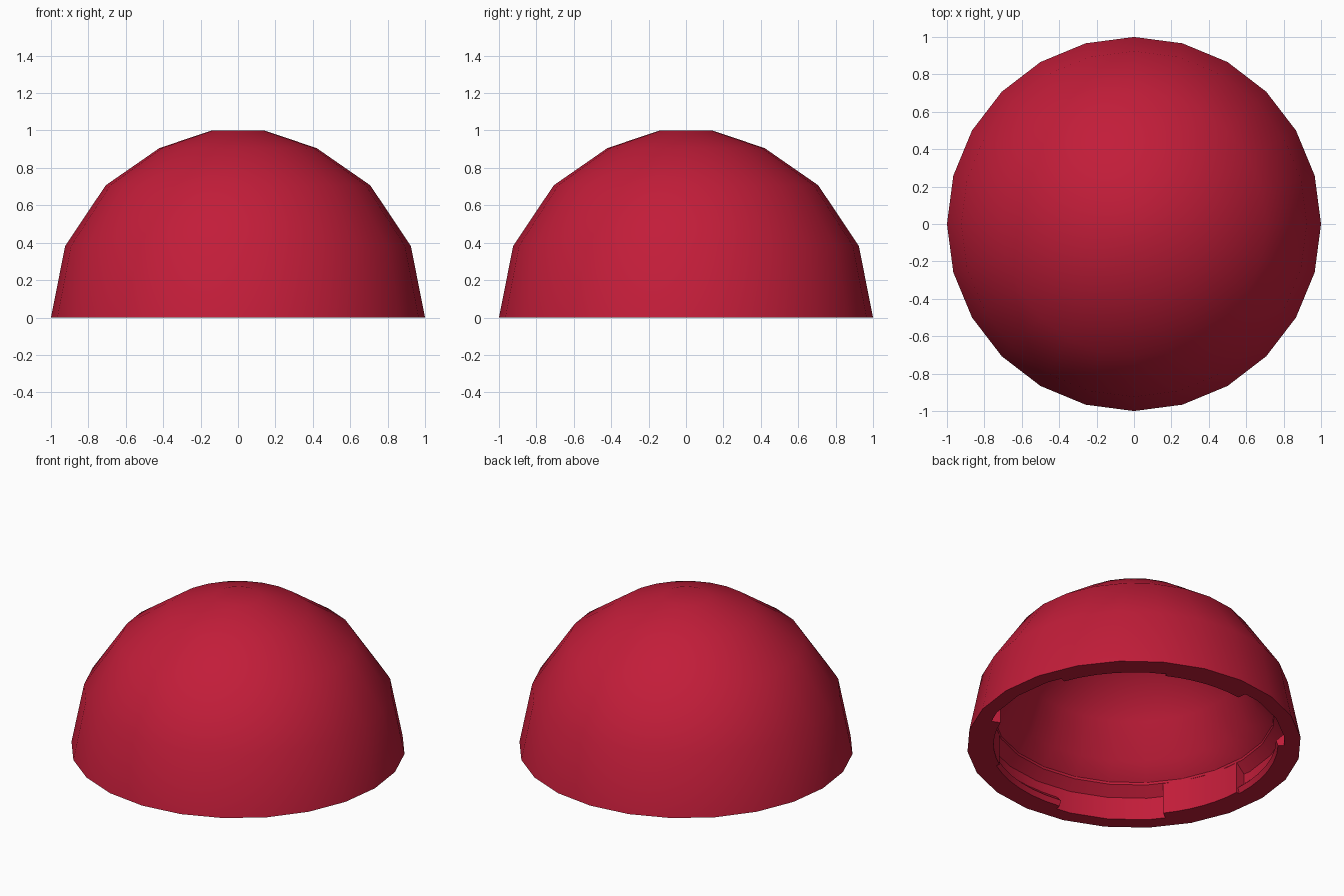
import bpy, bmesh, math

if "Cube" in bpy.data.objects:
    bpy.data.objects.remove(bpy.data.objects["Cube"])

red = bpy.data.materials.new("crimson")
red.diffuse_color = (0.54, 0.012, 0.041, 1)
red.use_nodes = True
red.node_tree.nodes["Principled BSDF"].inputs["Base Color"].default_value = red.diffuse_color


def finish(name, bm):
    bmesh.ops.recalc_face_normals(bm, faces=bm.faces)
    mesh = bpy.data.meshes.new(name)
    bm.to_mesh(mesh)
    bm.free()
    ob = bpy.data.objects.new(name, mesh)
    ob.data.materials.append(red)
    bpy.context.collection.objects.link(ob)
    return ob


def ring_points(bm, profile, angle):
    return [bm.verts.new((r * math.cos(angle), r * math.sin(angle), z)) for r, z in profile]


# Hollow dome: outer skin, flat rim, groove wall, sloped shoulder, inner skin
def dome():
    rings = [(1.0, 0.0), (0.924, 0.383), (0.707, 0.707), (0.42, 0.906), (0.14, 1.0)]
    groove = [(0.905, 0.0), (0.905, 0.148), (0.845, 0.205), (0.842, 0.22)]
    # Cavity is a rounded bowl of radius 0.765 centred a little above the rim
    bowl = [(0.765 * math.cos(math.radians(a)), 0.14 + 0.765 * math.sin(math.radians(a)))
            for a in (13, 31, 49, 67, 82)]
    profile = rings[::-1] + groove + bowl
    n = 24
    bm = bmesh.new()
    cols = [ring_points(bm, profile, 2 * math.pi * i / n) for i in range(n)]
    for i in range(n):
        a, b = cols[i], cols[(i + 1) % n]
        for j in range(len(profile) - 1):
            bm.faces.new((a[j], b[j], b[j + 1], a[j + 1]))
    # Flat caps closing the crown outside and inside
    bm.faces.new([c[0] for c in cols])
    bm.faces.new([c[-1] for c in cols])
    return finish("dome_shell", bm)


# Closed arc-shaped block swept around the inside wall
def arc_block(name, profile, start, end, steps=6):
    bm = bmesh.new()
    cols = [ring_points(bm, profile, math.radians(start + (end - start) * i / steps))
            for i in range(steps + 1)]
    m = len(profile)
    for a, b in zip(cols, cols[1:]):
        for j in range(m):
            k = (j + 1) % m
            bm.faces.new((a[j], b[j], b[k], a[k]))
    bm.faces.new(cols[0])
    bm.faces.new(cols[-1])
    return finish(name, bm)


shell = dome()

# Three twist-lock sets: a full-height stop beside a low wedge-shaped ledge
stop = [(0.84, 0.0), (0.908, 0.0), (0.908, 0.152), (0.84, 0.215)]
ledge = [(0.862, 0.0), (0.908, 0.0), (0.908, 0.09), (0.85, 0.035)]
parts = [shell]
for i in range(3):
    turn = 120 * i
    parts.append(arc_block(f"lock_stop_{i + 1}", stop, 183 + turn, 218 + turn))
    parts.append(arc_block(f"lock_ledge_{i + 1}", ledge, 141 + turn, 183 + turn))

# Smooth shading with sharp edges kept
for ob in parts:
    ob.select_set(True)
bpy.context.view_layer.objects.active = shell
bpy.ops.object.shade_smooth_by_angle(angle=math.radians(30))
